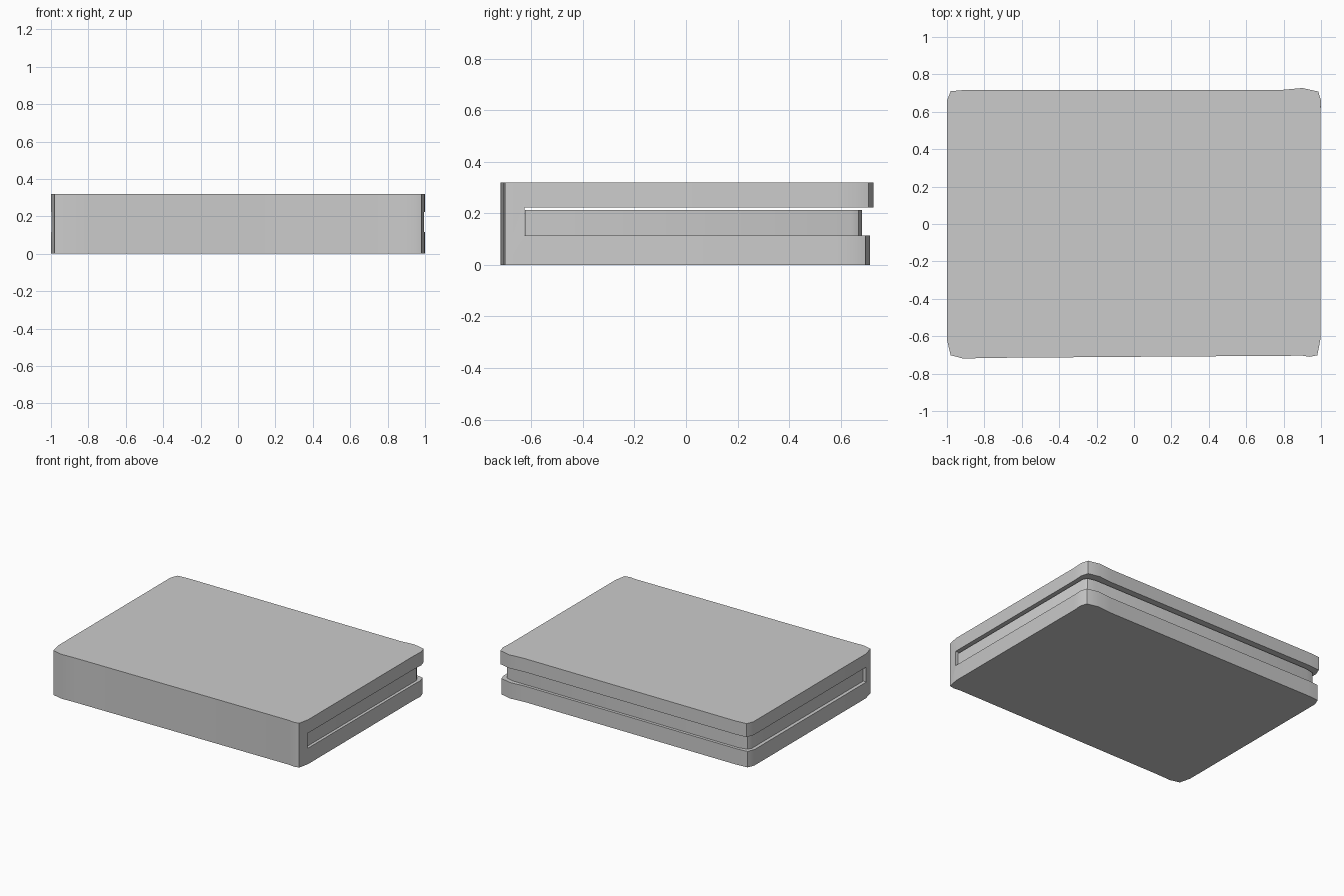
import bpy, bmesh

if "Cube" in bpy.data.objects:
    bpy.data.objects.remove(bpy.data.objects["Cube"])


def prism(name, outline, z0, z1):
    """Extrude an xy outline between two heights."""
    bm = bmesh.new()
    face = bm.faces.new([bm.verts.new((x, y, z0)) for x, y in outline])
    ext = bmesh.ops.extrude_face_region(bm, geom=[face])["geom"]
    for v in ext:
        if isinstance(v, bmesh.types.BMVert):
            v.co.z = z1
    bmesh.ops.recalc_face_normals(bm, faces=bm.faces)
    mesh = bpy.data.meshes.new(name)
    bm.to_mesh(mesh)
    bm.free()
    obj = bpy.data.objects.new(name, mesh)
    bpy.context.collection.objects.link(obj)
    return obj


def smooth(obj):
    bpy.ops.object.select_all(action='DESELECT')
    obj.select_set(True)
    bpy.context.view_layer.objects.active = obj
    bpy.ops.object.shade_smooth_by_angle(angle=0.52)


# slightly worn outline of the closed book, spine at the front
OUTLINE = [(-0.98, -0.702), (-0.91, -0.72), (-0.8, -0.716), (0.0, -0.71),
           (0.9, -0.704), (0.94, -0.71), (0.98, -0.702), (0.996, -0.62),
           (0.996, 0.58), (1.0, 0.66), (0.985, 0.708), (0.9, 0.727),
           (0.79, 0.717), (-0.9, 0.717), (-0.98, 0.71), (-1.0, 0.66),
           (-1.0, -0.62)]

# cover: solid body with an open slot leaving two boards and the spine
cover = prism("cover", OUTLINE, 0.0, 0.32)
cutter = prism("slot_cutter", [(-2, -0.627), (2, -0.627), (2, 2), (-2, 2)], 0.115, 0.223)
cutter.hide_render = True
mod = cover.modifiers.new("slot", 'BOOLEAN')
mod.operation = 'DIFFERENCE'
mod.object = cutter
mod.solver = 'EXACT'
bpy.context.view_layer.objects.active = cover
bpy.ops.object.modifier_apply(modifier="slot")
bpy.data.objects.remove(cutter)

# the lower board is a touch shorter at the back
for v in cover.data.vertices:
    if v.co.z < 0.12 and v.co.y > 0.6:
        v.co.y -= 0.012
smooth(cover)

# page block: inset, resting on the lower board with a thin gap above
PAGES = [(-0.975, -0.625), (0.975, -0.625), (0.975, 0.64), (0.96, 0.67),
         (0.9, 0.684), (-0.9, 0.684), (-0.96, 0.67), (-0.975, 0.64)]
pages = prism("pages", PAGES, 0.115, 0.213)
smooth(pages)
